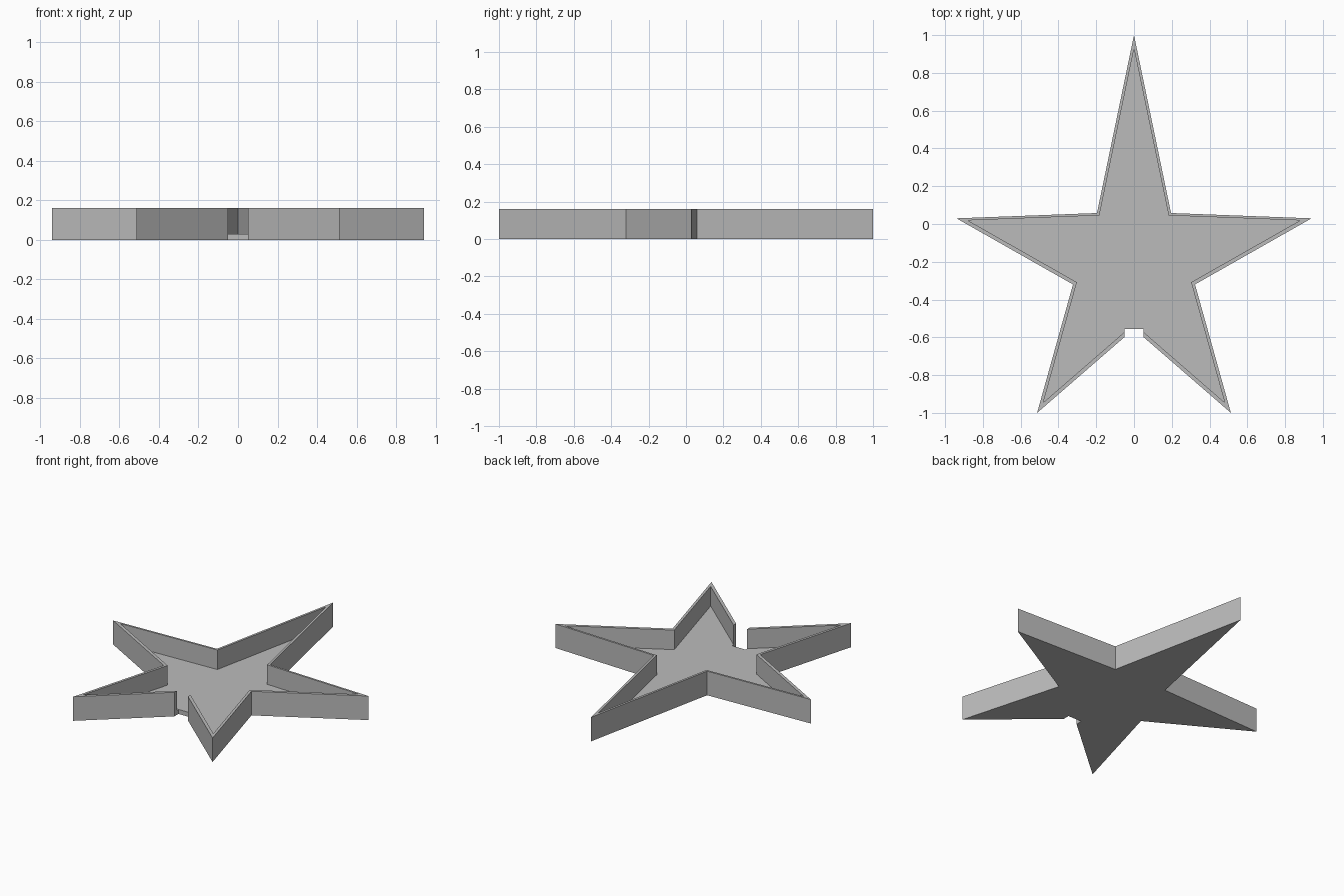
import bpy
import bmesh

if "Cube" in bpy.data.objects:
    bpy.data.objects.remove(bpy.data.objects["Cube"])

FLOOR_Z, TOP_Z = 0.03, 0.16
SCALE, CENTRE_Y = 0.936, -0.14   # inner outline is the star shrunk about its middle
GAP = 0.05                       # half width of the opening in the wall

grey = bpy.data.materials.new("light grey")
grey.diffuse_color = (0.5, 0.5, 0.5, 1)
grey.use_nodes = True
grey.node_tree.nodes["Principled BSDF"].inputs["Base Color"].default_value = grey.diffuse_color


def shrink(p):
    return (p[0] * SCALE, CENTRE_Y + (p[1] - CENTRE_Y) * SCALE)


def cut_at_gap(notch, tip):
    """Point where the line from notch to tip crosses the side of the opening."""
    t = (GAP - notch[0]) / (tip[0] - notch[0])
    return (GAP, notch[1] + t * (tip[1] - notch[1]))


def mirrored(half):
    """Right half ending on x = 0, continued down the left side."""
    return half + [(-x, y) for x, y in reversed(half[:-1])]


def prism(name, cells, z0, z1):
    """Extrude adjoining flat cells (lists of xy points) into one solid."""
    bm = bmesh.new()
    for cell in cells:
        bm.faces.new([bm.verts.new((x, y, z0)) for x, y in cell])
    bmesh.ops.remove_doubles(bm, verts=bm.verts, dist=1e-5)
    geom = bmesh.ops.extrude_face_region(bm, geom=bm.faces[:], use_keep_orig=True)["geom"]
    bmesh.ops.translate(bm, vec=(0, 0, z1 - z0),
                        verts=[v for v in geom if isinstance(v, bmesh.types.BMVert)])
    bmesh.ops.recalc_face_normals(bm, faces=bm.faces[:])
    mesh = bpy.data.meshes.new(name)
    bm.to_mesh(mesh)
    bm.free()
    mesh.materials.append(grey)
    obj = bpy.data.objects.new(name, mesh)
    bpy.context.collection.objects.link(obj)


# Star outline, right half from the front notch to the back tip
notch = (0, -0.555)
half = [(0.513, -1), (0.323, -0.32), (0.94, 0.03), (0.196, 0.058), (0, 1)]
outer_end = cut_at_gap(notch, half[0])
inner_end = cut_at_gap(shrink(notch), shrink(half[0]))
outer = mirrored([outer_end] + half)
inner = mirrored([inner_end] + [shrink(p) for p in half])

# Floor plate with a square notch at the front
prism("star_floor", [[(GAP, notch[1])] + outer + [(-GAP, notch[1])]], 0, FLOOR_Z)

# Thin wall around the rim, open at the front notch
prism("star_wall", [[outer[i], outer[i + 1], inner[i + 1], inner[i]]
                    for i in range(len(outer) - 1)], FLOOR_Z, TOP_Z)
